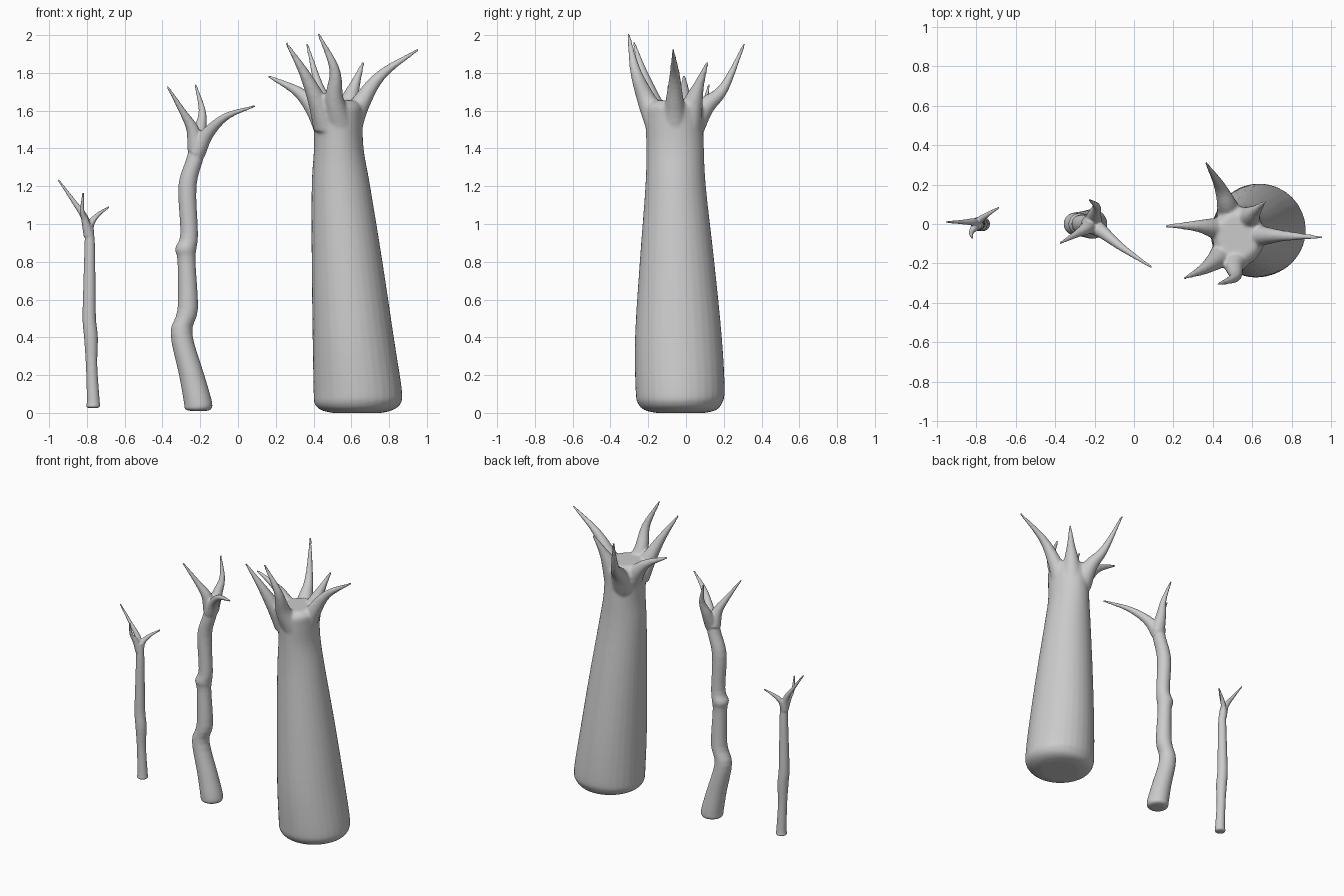
import bpy
import bmesh
import math
from mathutils import Vector

default_cube = bpy.data.objects.get("Cube")
if default_cube:
    bpy.data.objects.remove(default_cube, do_unlink=True)

# One plain grey for everything
GREY = (0.6, 0.6, 0.6, 1.0)
bark = bpy.data.materials.new("grey_bark")
bark.use_nodes = True
bark.diffuse_color = GREY
bark.node_tree.nodes["Principled BSDF"].inputs["Base Color"].default_value = GREY


def smooth_path(points, steps):
    """Catmull-Rom interpolation through points of any dimension."""
    pts = [Vector(p) for p in points]
    pts = [pts[0] * 2 - pts[1]] + pts + [pts[-1] * 2 - pts[-2]]
    result = []
    for a, b, c, d in zip(pts, pts[1:], pts[2:], pts[3:]):
        for i in range(steps):
            t = i / steps
            result.append((b * 2 + (c - a) * t + (a * 2 - b * 5 + c * 4 - d) * t**2
                           + (b * 3 - a - c * 3 + d) * t**3) / 2)
    return result + [pts[-2]]


def skin_rings(bm, rings):
    """Bridge equal rings of points into a closed tube."""
    loops = [[bm.verts.new(p) for p in ring] for ring in rings]
    for low, high in zip(loops, loops[1:]):
        for i in range(len(low)):
            j = (i + 1) % len(low)
            bm.faces.new((low[i], low[j], high[j], high[i]))
    bm.faces.new(loops[0][::-1])
    bm.faces.new(loops[-1])


def add_trunk(bm, sections, sides=32):
    """Sections are level ellipses: height, x range, y range."""
    rings = []
    for z, x0, x1, y0, y1 in smooth_path(sections, 4):
        mid = Vector(((x0 + x1) / 2, (y0 + y1) / 2, z))
        angles = [math.tau * i / sides for i in range(sides)]
        rings.append([mid + Vector((math.cos(a) * (x1 - x0) / 2,
                                    math.sin(a) * (y1 - y0) / 2, 0)) for a in angles])
    skin_rings(bm, rings)


def add_branch(bm, points, base, tip, sides=14):
    """Tapering curved horn along the points."""
    path = smooth_path(points, 8)
    last = len(path) - 1
    rings = []
    for k, p in enumerate(path):
        along = (path[min(k + 1, last)] - path[max(k - 1, 0)]).normalized()
        turn = along.to_track_quat('Z', 'Y')
        r = tip + (base - tip) * (1 - k / last) ** 1.1
        angles = [math.tau * i / sides for i in range(sides)]
        rings.append([p + turn @ Vector((math.cos(a) * r, math.sin(a) * r, 0)) for a in angles])
    skin_rings(bm, rings)


def build_tree(name, sections, branches, base, tip, voxel, rounds):
    bm = bmesh.new()
    add_trunk(bm, sections)
    for points in branches:
        add_branch(bm, points, base, tip)
    bmesh.ops.recalc_face_normals(bm, faces=bm.faces)
    mesh = bpy.data.meshes.new(name)
    bm.to_mesh(mesh)
    bm.free()
    mesh.materials.append(bark)
    tree = bpy.data.objects.new(name, mesh)
    bpy.context.collection.objects.link(tree)
    # Fuse trunk and branches, then soften the forks
    fuse = tree.modifiers.new("fuse", 'REMESH')
    fuse.mode = 'VOXEL'
    fuse.voxel_size = voxel
    fuse.use_smooth_shade = True
    soften = tree.modifiers.new("soften", 'SMOOTH')
    soften.factor = 0.5
    soften.iterations = rounds


def round_trunk(rows, y=0.0):
    """Turn height and x range rows into round sections."""
    return [(z, a, b, y - (b - a) / 2, y + (b - a) / 2) for z, a, b in rows]


# Large tree: wide leaning trunk with a crown of six horns
large_trunk = [
    (0, .50, .76, -.16, .10), (.015, .44, .82, -.22, .16), (.05, .405, .862, -.255, .19),
    (.12, .40, .868, -.267, .205), (.4, .395, .825, -.27, .19), (.8, .39, .765, -.245, .15),
    (1.2, .39, .70, -.215, .105), (1.4, .402, .665, -.21, .095), (1.55, .40, .66, -.215, .09),
    (1.62, .40, .66, -.21, .085), (1.655, .43, .63, -.17, .05)]
large_branches = [
    [(.47, -.04, 1.52), (.40, -.02, 1.62), (.31, -.01, 1.705), (.155, -.01, 1.785)],
    [(.47, -.13, 1.52), (.42, -.18, 1.65), (.35, -.23, 1.80), (.255, -.275, 1.96)],
    [(.54, -.14, 1.52), (.51, -.21, 1.66), (.51, -.27, 1.82), (.425, -.305, 2.01)],
    [(.58, -.06, 1.50), (.65, -.06, 1.64), (.76, -.06, 1.79), (.955, -.068, 1.925)],
    [(.56, .01, 1.52), (.59, .04, 1.65), (.62, .07, 1.74), (.665, .115, 1.86)],
    [(.49, .02, 1.50), (.47, .10, 1.62), (.43, .20, 1.72), (.365, .31, 1.955)]]
build_tree("large_tree", large_trunk, large_branches, .075, .008, .009, 7)

# Medium tree: crooked slim trunk with three horns
medium_trunk = round_trunk([
    (.01, -.25, -.17), (.02, -.28, -.142), (.06, -.287, -.138), (.2, -.312, -.178),
    (.42, -.357, -.242), (.55, -.32, -.212), (.8, -.32, -.225), (.87, -.332, -.22),
    (.95, -.305, -.212), (1.2, -.316, -.22), (1.35, -.272, -.182), (1.47, -.24, -.165)])
medium_branches = [
    [(-.22, .0, 1.40), (-.24, -.02, 1.50), (-.29, -.05, 1.59), (-.375, -.098, 1.73)],
    [(-.21, .0, 1.40), (-.20, .05, 1.50), (-.19, .09, 1.60), (-.226, .122, 1.74)],
    [(-.22, .0, 1.38), (-.16, -.04, 1.48), (-.06, -.12, 1.57), (.09, -.22, 1.625)]]
build_tree("medium_tree", medium_trunk, medium_branches, .05, .006, .006, 5)

# Small tree: thin straight trunk with three twigs
small_trunk = round_trunk([
    (.025, -.79, -.745), (.035, -.803, -.73), (.07, -.80, -.733), (.25, -.805, -.745),
    (.4, -.815, -.742), (.5, -.823, -.752), (.7, -.818, -.755), (.9, -.812, -.758),
    (1.0, -.81, -.77)])
small_branches = [
    [(-.79, .0, .94), (-.81, .01, 1.03), (-.87, .01, 1.12), (-.952, .01, 1.235)],
    [(-.79, .0, .94), (-.81, -.02, 1.02), (-.825, -.045, 1.07), (-.82, -.072, 1.165)],
    [(-.79, .0, .94), (-.78, .02, 1.0), (-.74, .05, 1.05), (-.683, .084, 1.09)]]
build_tree("small_tree", small_trunk, small_branches, .028, .005, .004, 4)
